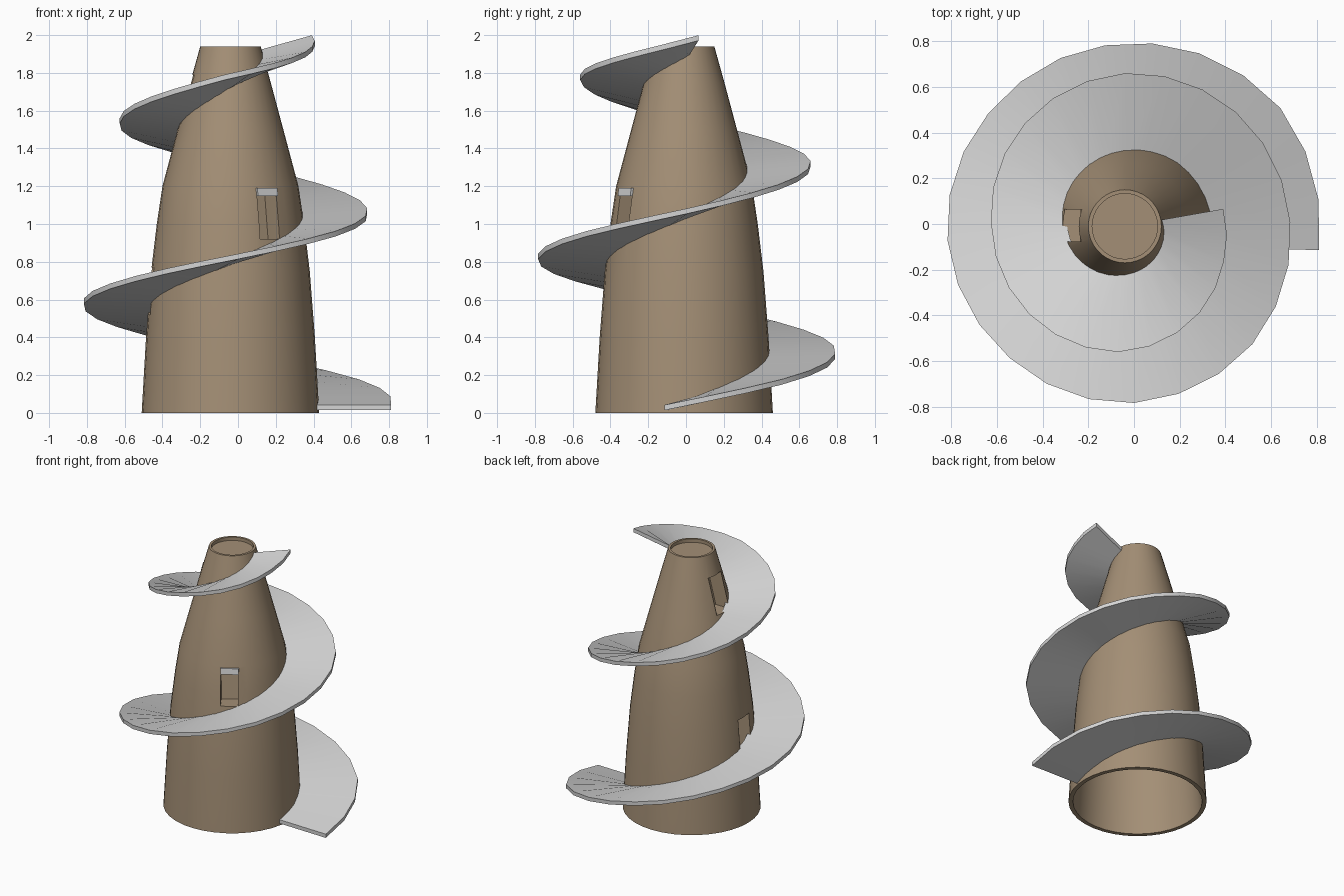
import bpy, bmesh, math
from mathutils import Vector

if "Cube" in bpy.data.objects:
    bpy.data.objects.remove(bpy.data.objects["Cube"])

CX, CY = -0.04, -0.01   # tower axis


def material(name, rgb):
    m = bpy.data.materials.new(name)
    m.diffuse_color = (*rgb, 1)
    m.use_nodes = True
    m.node_tree.nodes["Principled BSDF"].inputs["Base Color"].default_value = m.diffuse_color
    return m


TAN = material("tan stone", (0.37, 0.275, 0.18))
GRAY = material("light gray ramp", (0.66, 0.66, 0.66))


def make_object(name, bm, mat):
    bmesh.ops.recalc_face_normals(bm, faces=bm.faces)
    me = bpy.data.meshes.new(name)
    bm.to_mesh(me)
    bm.free()
    ob = bpy.data.objects.new(name, me)
    bpy.context.collection.objects.link(ob)
    me.materials.append(mat)
    return ob


def smooth(ob, deg=35):
    bpy.ops.object.select_all(action='DESELECT')
    ob.select_set(True)
    bpy.context.view_layer.objects.active = ob
    bpy.ops.object.shade_smooth_by_angle(angle=math.radians(deg))


def lerp_table(table, x):
    if x <= table[0][0]:
        return table[0][1]
    for (a, va), (b, vb) in zip(table, table[1:]):
        if x <= b:
            return va + (vb - va) * (x - a) / (b - a)
    return table[-1][1]


def polar(r, deg, z):
    t = math.radians(deg)
    return Vector((CX + r * math.cos(t), CY + r * math.sin(t), z))


# Tower: hollow tapering shell with a recessed cap
WALL = [(0, 0.47), (0.4, 0.447), (0.75, 0.42), (1.0, 0.39), (1.2, 0.36),
        (1.5, 0.28), (1.75, 0.213), (1.94, 0.16)]
profile = [(r, z) for z, r in WALL]
profile += [(0.143, 1.94), (0.143, 1.915), (0, 1.915), (0, 1.88), (0.145, 1.88)]
profile += [(r - 0.03, z) for z, r in reversed(WALL[:-1])]
N = 36
bm = bmesh.new()
rings = []
for r, z in profile:
    if r == 0:
        rings.append([bm.verts.new(polar(0, 0, z))] * N)
    else:
        rings.append([bm.verts.new(polar(r, 360 * i / N, z)) for i in range(N)])
for a, b in zip(rings, rings[1:] + rings[:1]):
    if a[0] is a[1] and b[0] is b[1]:
        continue
    for i in range(N):
        j = (i + 1) % N
        vs = list(dict.fromkeys((a[i], a[j], b[j], b[i])))
        bm.faces.new(vs)
tower = make_object("tower", bm, TAN)


# Six-sided block following the slope of the wall, from depth d0 (outside) to d1 (inside)
def wall_block(name, deg, z0, z1, width, d0, d1, mat, open_front=False):
    t = math.radians(deg)
    side = Vector((-math.sin(t), math.cos(t), 0)) * width / 2
    bm = bmesh.new()
    v = {}
    for d in (0, 1):
        for k, z in enumerate((z0, z1)):
            p = polar(lerp_table(WALL, z) + (d0, d1)[d], deg, z)
            for s in (0, 1):
                v[d, k, s] = bm.verts.new(p + side * (2 * s - 1))
    loop = [(0, 0), (0, 1), (1, 1), (1, 0)]
    for a, b in zip(loop, loop[1:] + loop[:1]):
        bm.faces.new([v[0, *a], v[0, *b], v[1, *b], v[1, *a]])
    bm.faces.new([v[1, *a] for a in loop])
    if not open_front:
        bm.faces.new([v[0, *a] for a in loop])
    return make_object(name, bm, mat)


# Window niches cut in the tower wall, each with a recessed lining
for name, deg, z0, z1, w in (("front", -58, 0.92, 1.18, 0.12),
                             ("upper", 179, 1.53, 1.79, 0.14),
                             ("lower", 184, 0.52, 0.77, 0.14)):
    cutter = wall_block(name + "_cutter", deg, z0, z1, w, 0.05, -0.07, TAN)
    mod = tower.modifiers.new("cut", 'BOOLEAN')
    mod.object = cutter
    mod.operation = 'DIFFERENCE'
    mod.solver = 'EXACT'
    bpy.context.view_layer.objects.active = tower
    bpy.ops.object.modifier_apply(modifier=mod.name)
    bpy.data.objects.remove(cutter)
    lining = wall_block(name + "_window_niche", deg, z0, z1, w, -0.006, -0.12, TAN, True)
    lining.data.flip_normals()
smooth(tower)

# Pale lintel over the front window
wall_block("front_window_lintel", -58, 1.148, 1.19, 0.125, 0.008, -0.03, GRAY)

# Spiral ramp: outer radius, height and inward droop by angle
RADIUS = [(-7, 0.856), (38, 0.855), (56, 0.835), (90, 0.80), (135, 0.775), (180, 0.78),
          (225, 0.765), (270, 0.775), (315, 0.762), (360, 0.725), (450, 0.67),
          (540, 0.585), (630, 0.55), (665, 0.508), (700, 0.46), (730, 0.437)]
HEIGHT = [(-7, 0.028), (90, 0.325), (180, 0.58), (270, 0.82), (360, 1.065),
          (450, 1.32), (540, 1.55), (630, 1.785), (730, 1.985)]
DROOP = [(0, 0), (180, 0.02), (540, 0.035), (630, 0.05), (730, 0.08)]
STEPS, HALF = 50, 0.014
bm = bmesh.new()
prev = None
for i in range(STEPS + 1):
    a = -7 + 737 * i / STEPS
    zo = lerp_table(HEIGHT, a)
    zi = zo - lerp_table(DROOP, a)
    ro, ri = lerp_table(RADIUS, a), lerp_table(WALL, zi) - 0.022
    ai = a - 5 if i == 0 else a
    ring = [bm.verts.new(p) for p in (polar(ri, ai, zi - HALF), polar(ro, a, zo - HALF),
                                      polar(ro, a, zo + HALF), polar(ri, ai, zi + HALF))]
    if prev:
        for k in range(4):
            m = (k + 1) % 4
            bm.faces.new([prev[k], prev[m], ring[m], ring[k]])
    else:
        bm.faces.new(ring)
    prev = ring
bm.faces.new(prev)
ramp = make_object("spiral_ramp", bm, GRAY)
smooth(ramp)
